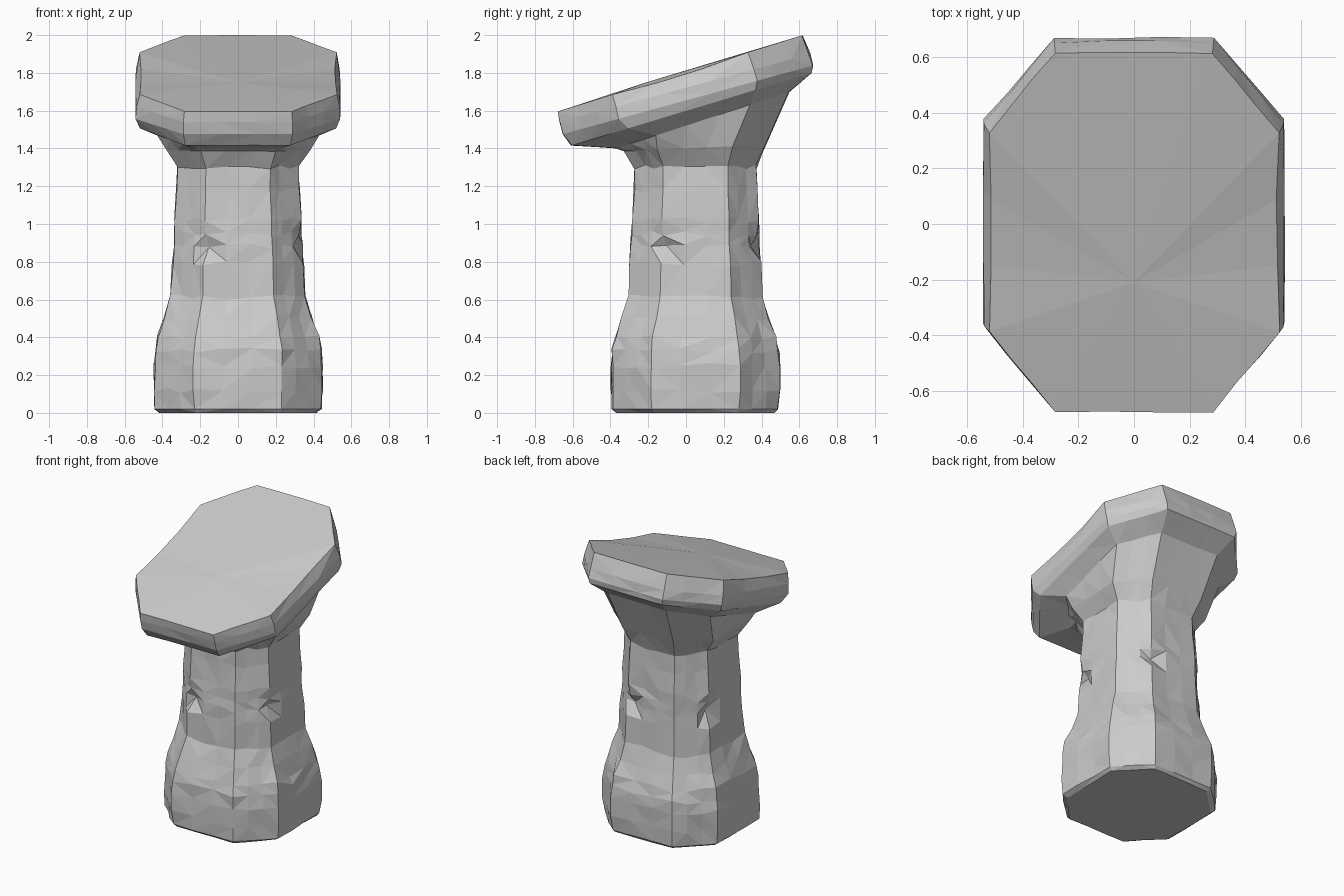
import bpy, bmesh, random
from mathutils import Vector

if "Cube" in bpy.data.objects:
    bpy.data.objects.remove(bpy.data.objects["Cube"])

random.seed(4)
SUB = 3  # segments per side of the octagon


def ring(hx, y0, y1, z0, z1, fx, fy, jitter):
    """Chamfered rectangle from y0 to y1, tilted from height z0 (front) to z1 (back)."""
    cy, hy = (y0 + y1) / 2, (y1 - y0) / 2
    c = [(-fx, -hy), (fx, -hy), (hx, -fy), (hx, fy),
         (fx, hy), (-fx, hy), (-hx, fy), (-hx, -fy)]
    pts = []
    for i in range(8):
        a, b = Vector(c[i]), Vector(c[(i + 1) % 8])
        for k in range(SUB):
            p = a.lerp(b, k / SUB)
            p *= 1 - random.uniform(0, jitter)
            z = z0 + (z1 - z0) * (p.y + hy) / (2 * hy)
            if z1 == z0 and z0 > 0.03:
                z += random.uniform(-0.5, 0.5) * jitter
            pts.append(Vector((p.x, p.y + cy, z)))
    return pts


def loft(name, rings, bottom, top):
    bm = bmesh.new()
    loops = [[bm.verts.new(p) for p in r] for r in rings]
    n = len(loops[0])
    for lo, hi in zip(loops, loops[1:]):
        for i in range(n):
            j = (i + 1) % n
            bm.faces.new((lo[i], lo[j], hi[j], hi[i]))
    # Fan caps
    for loop, centre in ((loops[0], bottom), (loops[-1], top)):
        v = bm.verts.new(centre)
        for i in range(n):
            bm.faces.new((loop[i], loop[(i + 1) % n], v))
    bmesh.ops.triangulate(bm, faces=[f for f in bm.faces if len(f.verts) > 3])
    bmesh.ops.recalc_face_normals(bm, faces=bm.faces)
    me = bpy.data.meshes.new(name)
    bm.to_mesh(me)
    bm.free()
    ob = bpy.data.objects.new(name, me)
    bpy.context.collection.objects.link(ob)
    return ob


# Flared foot and tapering shaft: (height, half width)
profile = [(0, .42), (.02, .445), (.12, .45), (.25, .45), (.33, .447), (.40, .43),
           (.50, .395), (.61, .36), (.79, .352), (.88, .346), (.95, .342),
           (1.02, .338), (1.18, .33), (1.305, .325)]
rings = []
for z, h in profile:
    flat = h * 0.53
    r = ring(h, .05 - h, .05 + h, z, z, flat, flat, .03)
    # Chipped nick on the left corner of each main face
    if z in (.88, .95):
        for k in (0, 2, 4, 6):
            p = r[k * SUB]
            depth = .85 if z == .88 else .96
            p.x *= depth
            p.y = .05 + (p.y - .05) * depth
    rings.append(r)

# Flared neck leaning back into the tilted slab
rings.append(ring(.385, -.33, .425, 1.385, 1.42, .20, .20, .02))
rings.append(ring(.43, -.37, .55, 1.40, 1.70, .23, .25, .02))

# Tilted slab: under edge, rounded rim, top edge
rings.append(ring(.525, -.61, .668, 1.415, 1.80, .28, .34, .015))
rings.append(ring(.545, -.655, .675, 1.475, 1.84, .29, .37, .012))
rings.append(ring(.545, -.672, .66, 1.54, 1.90, .29, .37, .015))
top = ring(.525, -.68, .62, 1.595, 2.0, .285, .36, .01)
for p in top:  # worn middle of the long sides
    if abs(p.y) < .2 and abs(p.x) > .4:
        p.x *= .985
        p.z -= .012
rings.append(top)

loft("pedestal", rings, (0, .05, 0), (0, -.21, 1.75))
